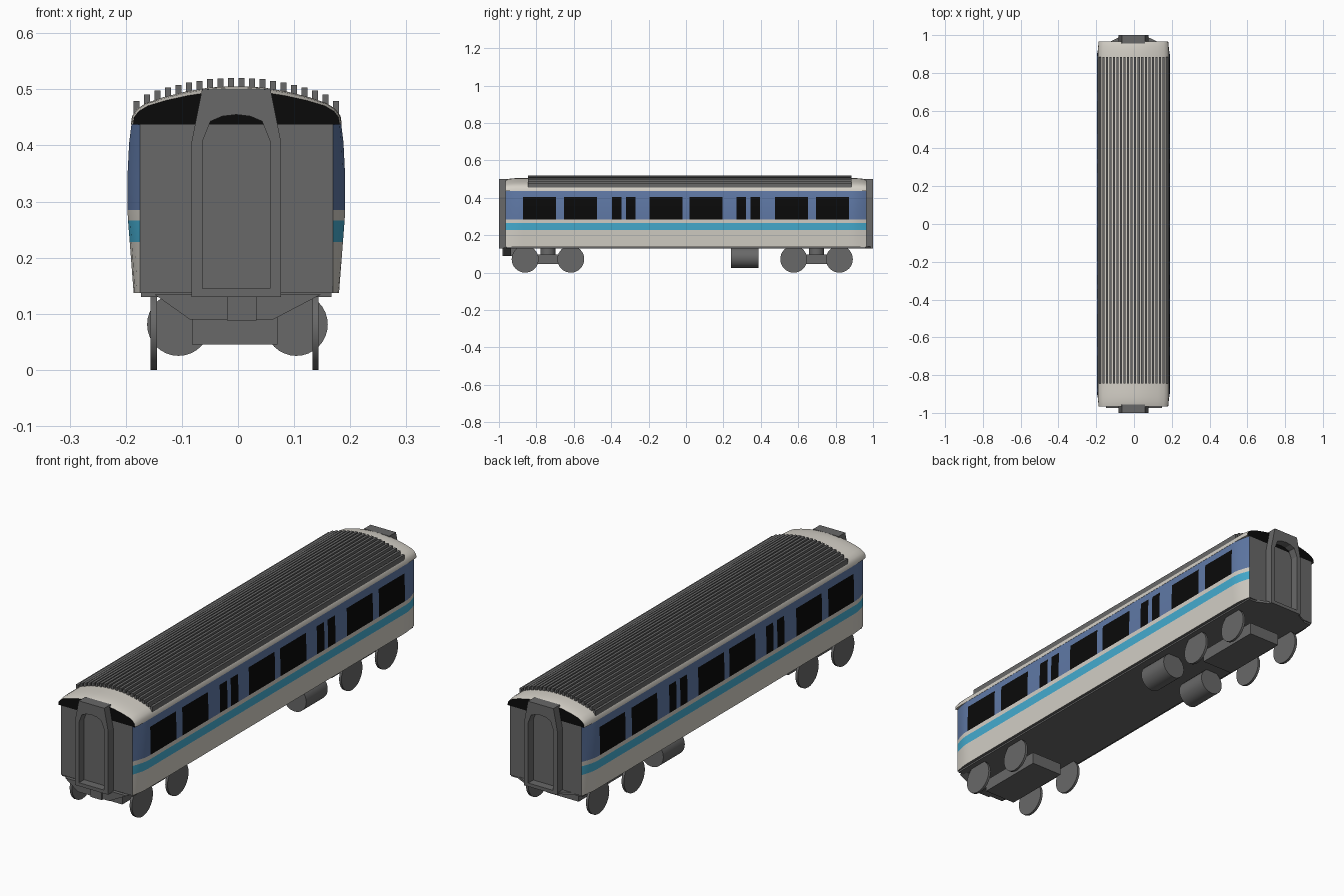
import bpy, bmesh, math
from mathutils import Matrix

if "Cube" in bpy.data.objects:
    bpy.data.objects.remove(bpy.data.objects["Cube"])

CX = -0.003  # the car sits a hair off the centre line


def material(name, rgb):
    m = bpy.data.materials.new(name)
    m.diffuse_color = (*rgb, 1)
    m.use_nodes = True
    m.node_tree.nodes["Principled BSDF"].inputs["Base Color"].default_value = m.diffuse_color
    return m


WHITE = material("off_white", (0.66, 0.63, 0.57))
CYAN = material("cyan_stripe", (0.06, 0.42, 0.64))
BLUE = material("slate_blue", (0.115, 0.19, 0.38))
BLACK = material("window_black", (0.003, 0.003, 0.003))
GRAY = material("dark_gray", (0.14, 0.14, 0.14))


def finish(name, bm, mats, smooth=False):
    bmesh.ops.recalc_face_normals(bm, faces=bm.faces)
    me = bpy.data.meshes.new(name)
    bm.to_mesh(me)
    bm.free()
    ob = bpy.data.objects.new(name, me)
    bpy.context.collection.objects.link(ob)
    ob.location.x = CX
    for m in mats:
        me.materials.append(m)
    if smooth:
        bpy.ops.object.select_all(action='DESELECT')
        ob.select_set(True)
        bpy.context.view_layer.objects.active = ob
        bpy.ops.object.shade_smooth_by_angle(angle=math.radians(30))
    return ob


def add_box(bm, x0, x1, y0, y1, z0, z1):
    mat = Matrix.Translation(((x0 + x1) / 2, (y0 + y1) / 2, (z0 + z1) / 2))
    bmesh.ops.create_cube(bm, size=1, matrix=mat @ Matrix.Diagonal((x1 - x0, y1 - y0, z1 - z0, 1)))


def box(name, *dims, mat=GRAY):
    bm = bmesh.new()
    add_box(bm, *dims)
    return finish(name, bm, [mat])


def cylinder(name, r, depth, centre, axis, mat=GRAY):
    bm = bmesh.new()
    rot = {'X': Matrix.Rotation(math.pi / 2, 4, 'Y'), 'Y': Matrix.Rotation(math.pi / 2, 4, 'X'),
           'Z': Matrix.Identity(4)}[axis]
    bmesh.ops.create_cone(bm, cap_ends=True, segments=32, radius1=r, radius2=r, depth=depth,
                          matrix=Matrix.Translation(centre) @ rot)
    return finish(name, bm, [mat], True)


# Body shell: half cross-section (x, z) from sill to roof, lofted along y
WALL = [(0.183, 0.137), (0.190, 0.228), (0.193, 0.266), (0.194, 0.285), (0.194, 0.345),
        (0.191, 0.405), (0.187, 0.437)]
ROOF = [(0.188, 0.437), (0.186, 0.452), (0.178, 0.464), (0.162, 0.475), (0.13, 0.486),
        (0.09, 0.496), (0.05, 0.503), (0.018, 0.505)]
HALF = WALL + ROOF
WINDOWS = [(0.018, 0.196), (0.27, 0.32), (0.345, 0.395), (0.476, 0.652), (0.695, 0.871)]
ENDS = [0.89, 0.915, 0.94, 0.955, 0.965]
stations = sorted({s * y for s in (-1, 1) for y in ENDS + [e for w in WINDOWS for e in w]})


def section(y):
    t = max(0, (abs(y) - 0.89) / 0.075)
    pts = []
    for i, (x, z) in enumerate(HALF):
        if i < len(WALL):
            pts.append((x - (x - 0.172) * t ** 1.5, z))           # walls taper to the end
        else:
            pts.append((x - 0.004 * t ** 3, z - (z - 0.437) * 0.12 * t ** 3))
    return pts + [(-x, z) for x, z in reversed(pts)]


bm = bmesh.new()
rings = [[bm.verts.new((x, y, z)) for x, z in section(y)] for y in stations]
n = 2 * len(HALF)
for j in range(len(stations) - 1):
    ym = abs(stations[j] + stations[j + 1]) / 2
    in_window = any(a < ym < b for a, b in WINDOWS)
    for i in range(n):
        k = (i + 1) % n
        f = bm.faces.new((rings[j][i], rings[j][k], rings[j + 1][k], rings[j + 1][i]))
        row = min(i, n - 2 - i)
        if i == n - 1:
            f.material_index = 4                                  # underside
        elif row == 1:
            f.material_index = 1                                  # stripe
        elif row in (3, 4):
            f.material_index = 3 if in_window else 2              # window band
        elif row == 5:
            f.material_index = 2
for ring in (rings[0], rings[-1]):                                # end walls, black above the eaves
    for i in range(len(HALF) - 1):
        if i != len(WALL) - 1:
            f = bm.faces.new((ring[i], ring[i + 1], ring[n - 2 - i], ring[n - 1 - i]))
            f.material_index = 4 if i < len(WALL) else 3
finish("body_shell", bm, [WHITE, CYAN, BLUE, BLACK, GRAY], True)

# Underframe
box("floor_plate", -0.17, 0.17, -0.96, 0.96, 0.130, 0.142)


# Roof ribs following the roof curve
def roof_z(x):
    for (xa, za), (xb, zb) in zip(ROOF, ROOF[1:]):
        if xb <= abs(x) <= xa:
            return za + (zb - za) * (xa - abs(x)) / (xa - xb)
    return ROOF[-1][1]


bm = bmesh.new()
for i in range(20):
    x = (i - 9.5) * 0.0187
    z = roof_z(x)
    add_box(bm, x - 0.0055, x + 0.0055, -0.845, 0.885, z - 0.008, z + 0.015)
finish("roof_ribs", bm, [GRAY])

# Gangway frames: an open portal at each end
OUTER = [(0, 0.13), (0.08, 0.13), (0.08, 0.405), (0.061, 0.50), (0.03, 0.50), (0, 0.50)]
INNER = [(0, 0.145), (0.06, 0.145), (0.06, 0.408), (0.046, 0.443), (0.025, 0.452), (0, 0.455)]


def full(pts):
    return pts + [(-x, z) for x, z in reversed(pts[1:-1])]


for side, label in ((-1, "front"), (1, "back")):
    bm = bmesh.new()
    loops = [[bm.verts.new((x, side * y, z)) for x, z in full(p)]
             for p, y in ((OUTER, 0.955), (OUTER, 1.0), (INNER, 1.0), (INNER, 0.955))]
    m = len(loops[0])
    for a, b in zip(loops, loops[1:] + loops[:1]):
        for i in range(m):
            k = (i + 1) % m
            bm.faces.new((a[i], a[k], b[k], b[i]))
    finish(label + "_gangway_frame", bm, [GRAY])

# Front coupler apron and coupler; back foot plate
bm = bmesh.new()
face = bm.faces.new([bm.verts.new((x, -0.975, z)) for x, z in
                     ((-0.145, 0.134), (-0.083, 0.09), (0.066, 0.09), (0.15, 0.134))])
ext = bmesh.ops.extrude_face_region(bm, geom=[face])
for v in ext["geom"]:
    if isinstance(v, bmesh.types.BMVert):
        v.co.y = -0.935
finish("front_apron", bm, [GRAY])
box("front_coupler", -0.017, 0.036, -0.982, -0.90, 0.088, 0.13)

bm = bmesh.new()
face = bm.faces.new([bm.verts.new((x, y, 0.13)) for x, y in
                     ((-0.145, 0.955), (0.15, 0.955), (0.075, 0.99), (-0.075, 0.99))])
ext = bmesh.ops.extrude_face_region(bm, geom=[face])
for v in ext["geom"]:
    if isinstance(v, bmesh.types.BMVert):
        v.co.z = 0.14
finish("back_foot_plate", bm, [GRAY])

# Bogies with four wheels each
for label, yc in (("front", -0.738), ("back", 0.698)):
    box(label + "_bogie_frame", -0.079, 0.073, yc - 0.155, yc + 0.155, 0.045, 0.098)
    cylinder(label + "_bogie_pivot", 0.041, 0.045, (0, yc, 0.115), 'Z')
    for sx in (-1, 1):
        for sy in (-1, 1):
            cylinder(label + "_wheel", 0.072, 0.011, (sx * 0.144 - 0.003, yc + sy * 0.122, 0.072), 'X')

# Underfloor tanks
for sx in (-1, 1):
    cylinder("underfloor_tank", 0.056, 0.147, (sx * 0.105 + 0.002, 0.313, 0.081), 'Y')
